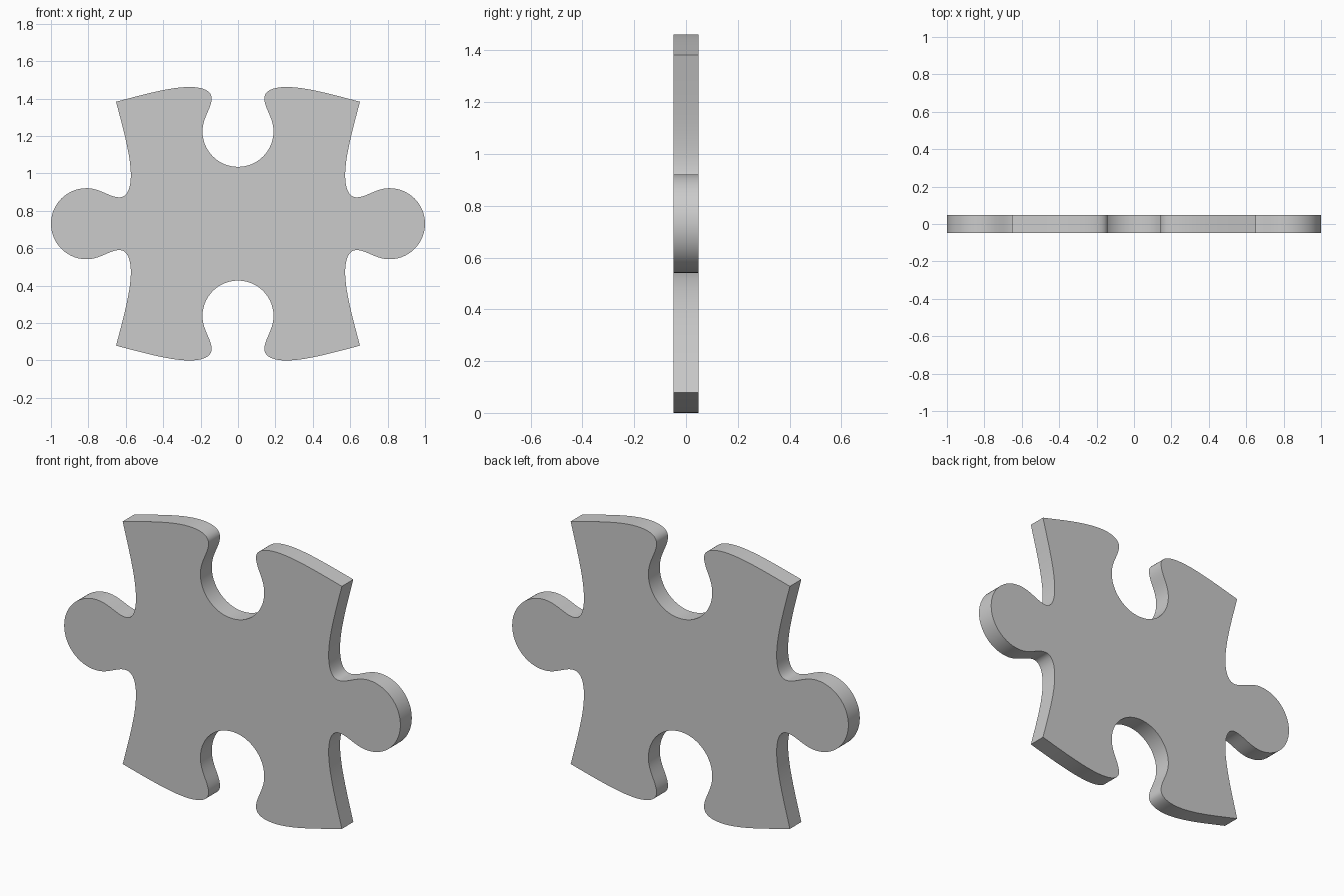
import bpy, bmesh, math
from mathutils import Vector
from mathutils.geometry import interpolate_bezier

if "Cube" in bpy.data.objects:
    bpy.data.objects.remove(bpy.data.objects["Cube"])

C = 0.652        # half the corner-to-corner width
MID_Z = 0.731    # height of the centre
HALF_T = 0.0485  # half thickness
STEPS = 14       # points per curve segment

# Half of one interlocking edge: knot, handle, handle, knot (along edge, offset)
SEGMENTS = [
    [(-C, 0), (-.50, .040), (-.36, .079), (-.26, .079)],
    [(-.26, .079), (-.19, .079), (-.141, .060), (-.141, .018)],
    [(-.141, .018), (-.141, -.035), (-.19, -.085), (-.19, -.158)],
    [(-.19, -.158), (-.19, -.263), (-.105, -.348), (0, -.348)],
]


def half_edge():
    pts = []
    for seg in SEGMENTS:
        a, b, c, d = [Vector((x, y, 0)) for x, y in seg]
        pts += [(p.x, p.y) for p in interpolate_bezier(a, b, c, d, STEPS + 1)[:-1]]
    return pts


# Full edge: half, tip, mirrored half (end corner belongs to the next edge)
half = half_edge()
edge = half + [(0, -.348)] + [(-t, h) for t, h in reversed(half[1:])]

# Outline: sockets on top and bottom, tabs on the sides
outline = []
for k in range(4):
    sign = 1 if k % 2 == 0 else -1
    ca, sa = math.cos(-k * math.pi / 2), math.sin(-k * math.pi / 2)
    for t, h in edge:
        u, v = t, C + sign * h
        outline.append((u * ca - v * sa, u * sa + v * ca + MID_Z))

# Extrude the outline through the thickness
bm = bmesh.new()
face = bm.faces.new([bm.verts.new((x, -HALF_T, z)) for x, z in outline])
ret = bmesh.ops.extrude_face_region(bm, geom=[face], use_keep_orig=True)
back = [g for g in ret["geom"] if isinstance(g, bmesh.types.BMVert)]
bmesh.ops.translate(bm, verts=back, vec=(0, 2 * HALF_T, 0))
bmesh.ops.recalc_face_normals(bm, faces=bm.faces)
mesh = bpy.data.meshes.new("puzzle_piece")
bm.to_mesh(mesh)
bm.free()

piece = bpy.data.objects.new("puzzle_piece", mesh)
bpy.context.collection.objects.link(piece)
bpy.context.view_layer.objects.active = piece
piece.select_set(True)
bpy.ops.object.shade_smooth_by_angle(angle=math.radians(30))
